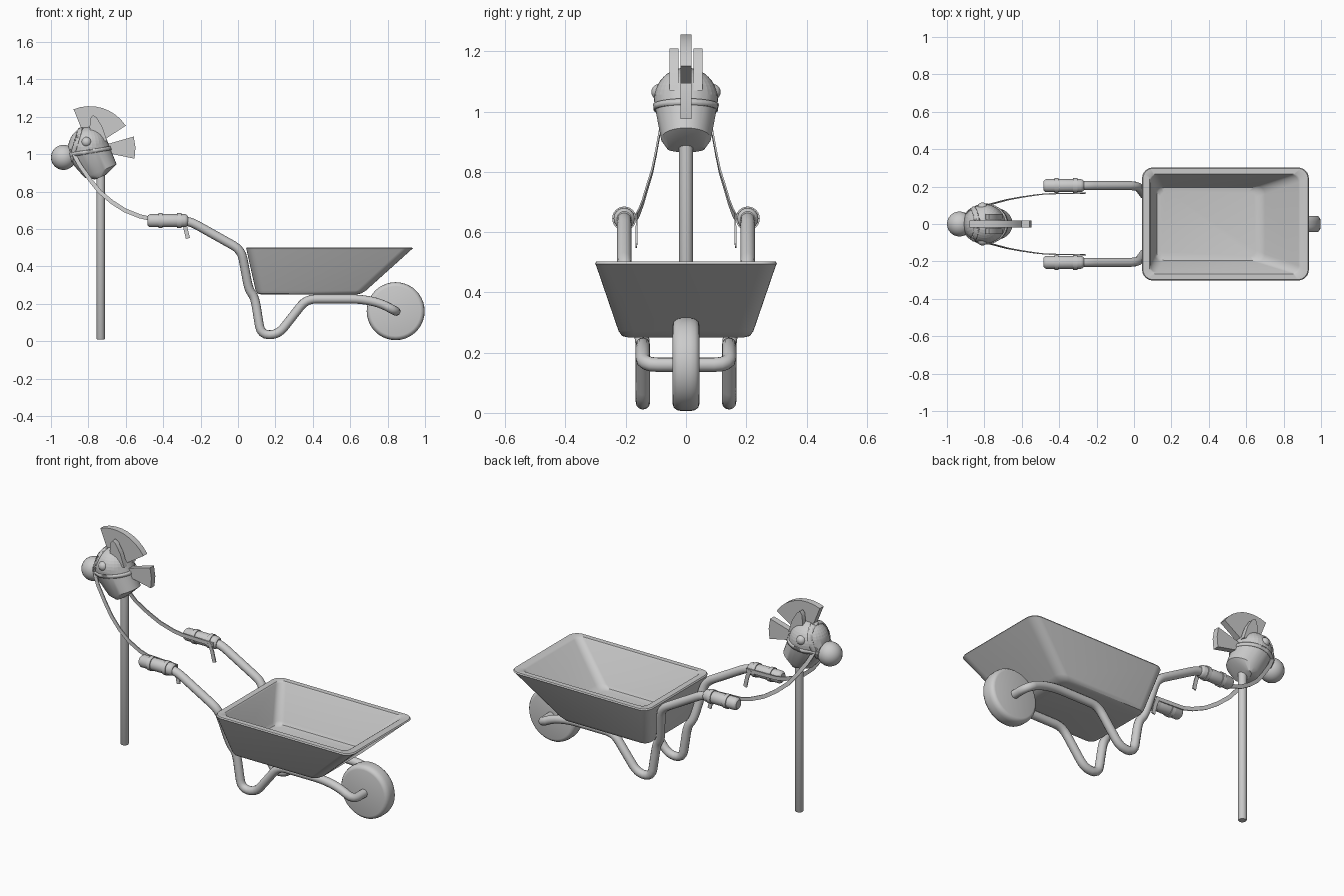
import bpy, bmesh, math
from mathutils import Vector

if "Cube" in bpy.data.objects:
    bpy.data.objects.remove(bpy.data.objects["Cube"])


def finish(name, bm, angle=35):
    bmesh.ops.recalc_face_normals(bm, faces=bm.faces)
    me = bpy.data.meshes.new(name)
    bm.to_mesh(me)
    bm.free()
    ob = bpy.data.objects.new(name, me)
    bpy.context.collection.objects.link(ob)
    bpy.ops.object.select_all(action='DESELECT')
    ob.select_set(True)
    bpy.context.view_layer.objects.active = ob
    bpy.ops.object.shade_smooth_by_angle(angle=math.radians(angle))
    return ob


def loft(name, loops, caps=True, angle=35):
    """Skin a series of closed loops with equal point counts."""
    bm = bmesh.new()
    rows = [[bm.verts.new(p) for p in lp] for lp in loops]
    n = len(rows[0])
    for a, b in zip(rows, rows[1:]):
        for i in range(n):
            bm.faces.new((a[i], a[(i + 1) % n], b[(i + 1) % n], b[i]))
    if caps:
        bm.faces.new(rows[0])
        bm.faces.new(rows[-1])
    return finish(name, bm, angle)


def lathe(name, profile, centre, axis, n=24):
    """Profile of (distance along axis, radius) turned about an axis."""
    c, d = Vector(centre), Vector(axis).normalized()
    q = d.to_track_quat('Z', 'Y')
    return loft(name, [[c + q @ Vector((r * math.cos(2 * math.pi * i / n), r * math.sin(2 * math.pi * i / n), h))
                        for i in range(n)] for h, r in profile])


def sphere(name, centre, r):
    bm = bmesh.new()
    bmesh.ops.create_uvsphere(bm, u_segments=24, v_segments=16, radius=r)
    bmesh.ops.translate(bm, verts=bm.verts, vec=centre)
    return finish(name, bm)


def prism(name, pts, y0, y1):
    return loft(name, [[(x, y, z) for x, z in pts] for y in (y0, y1)])


def tube(name, pts, r, fillet):
    """Round tube along a path whose corners are filleted."""
    pts = [Vector(p) for p in pts]
    path = [pts[0]]
    for a, b, c in zip(pts, pts[1:], pts[2:]):
        p = b + (a - b).normalized() * min(fillet, (a - b).length * .48)
        q = b + (c - b).normalized() * min(fillet, (c - b).length * .48)
        path += [p * (1 - t) ** 2 + b * 2 * t * (1 - t) + q * t * t for t in (0, .25, .5, .75, 1)]
    path.append(pts[-1])
    cu = bpy.data.curves.new(name, 'CURVE')
    cu.dimensions = '3D'
    cu.bevel_depth, cu.bevel_resolution, cu.use_fill_caps = r, 4, True
    sp = cu.splines.new('POLY')
    sp.points.add(len(path) - 1)
    for sp_pt, p in zip(sp.points, path):
        sp_pt.co = (*p, 1)
    sp.use_smooth = True
    ob = bpy.data.objects.new(name, cu)
    bpy.context.collection.objects.link(ob)


def ribbon(name, pts, side, w=.011, t=.003):
    """Flat strap standing on edge, thin across y."""
    pts = [Vector((x, side * y, z)) for x, y, z in pts]
    loops = []
    for i, p in enumerate(pts):
        d = pts[min(i + 1, len(pts) - 1)] - pts[max(i - 1, 0)]
        n = Vector((-d.z, 0, d.x)).normalized() * w
        y = Vector((0, t, 0))
        loops.append([p + n + y, p + n - y, p - n - y, p - n + y])
    loft(name, loops)


def round_rect(x0, x1, hy, r, z):
    out = []
    for cx, cy, a0 in ((x1 - r, hy - r, 0), (x0 + r, hy - r, 90), (x0 + r, r - hy, 180), (x1 - r, r - hy, 270)):
        for k in range(7):
            a = math.radians(a0 + 15 * k)
            out.append((cx + r * math.cos(a), cy + r * math.sin(a), z))
    return out


# Tray: outer shell, rolled rim, inner shell
loft("tray", [round_rect(*p) for p in (
    (.125, .63, .19, .03, .25), (.105, .658, .212, .04, .255), (.094, .685, .224, .05, .272),
    (.046, .925, .298, .055, .488), (.043, .935, .302, .058, .495), (.048, .93, .298, .055, .502),
    (.082, .89, .268, .04, .502), (.088, .88, .262, .04, .495),
    (.112, .70, .205, .045, .30), (.122, .675, .195, .045, .284), (.14, .65, .175, .035, .28))], angle=40)

# Wheel
R = .155
lathe("wheel", [(-.044, R - .022), (-.041, R - .012), (-.03, R - .003), (-.015, R), (.015, R),
                (.03, R - .003), (.041, R - .012), (.044, R - .022)], (.843, 0, .161), (0, 1, 0), 40)

# Pole
lathe("pole", [(.0, .02), (.005, .0235), (.92, .0235)], (-.734, 0, .01), (0, 0, 1), 16)

for s, side in ((1, "left"), (-1, "right")):
    # Frame tube: handle, leg, under-tray rail and axle
    tube(side + "_frame", [(-.40, s * .205, .645), (-.262, s * .205, .645), (.018, s * .205, .488),
                           (.058, s * .152, .275), (.09, s * .143, .235), (.122, s * .143, .035),
                           (.215, s * .143, .035), (.365, s * .143, .226), (.655, s * .143, .226),
                           (.76, s * .143, .205), (.845, s * .143, .16), (.845, 0, .16)], .024, .05)
    # Grip
    lathe(side + "_grip", [(0, .024), (.006, .031), (.014, .035), (.20, .035), (.21, .031), (.216, .024)],
          (-.484, s * .205, .645), (1, 0, 0))
    for i, x in enumerate((-.425, -.325)):
        lathe(f"{side}_grip_strap_{i + 1}", [(0, .034), (0, .040), (.022, .040), (.022, .034)],
              (x, s * .205, .645), (1, 0, 0))
    # Rein and its hanging end
    ribbon(side + "_rein", [(-.885, .064, 1.03), (-.87, .076, .985), (-.845, .086, .94), (-.79, .10, .862),
                            (-.74, .113, .80), (-.675, .13, .745), (-.605, .143, .70), (-.525, .155, .668),
                            (-.47, .161, .656), (-.275, .165, .65)], s)
    ribbon(side + "_rein_end", [(-.30, .163, .655), (-.282, .164, .61), (-.268, .165, .55)], s)
    # Ear and eye
    prism(side + "_ear", [(-.79, 1.08), (-.793, 1.15), (-.787, 1.195), (-.775, 1.21), (-.755, 1.195),
                          (-.725, 1.145), (-.70, 1.07)], s * .025, s * .054)
    sphere(side + "_eye", (-.81, s * .088, 1.065), .027)


# Head: hull round the skull, snout and neck end
def head_mesh():
    bm = bmesh.new()
    bmesh.ops.create_uvsphere(bm, u_segments=32, v_segments=20, radius=.106)
    bmesh.ops.translate(bm, verts=bm.verts, vec=(-.80, 0, 1.04))
    for i in range(32):
        a = 2 * math.pi * i / 32
        c, s = math.cos(a), math.sin(a)
        bm.verts.new((-.893 - .015 * c, .057 * s, .995 + .055 * c))
        bm.verts.new((-.734 + .085 * c, .083 * s, .91 + .036 * c))
        bm.verts.new((-.736 + .028 * c, .062 * s, .877 + .012 * c))
    res = bmesh.ops.convex_hull(bm, input=bm.verts)
    junk = {g for g in res['geom_interior'] + res['geom_unused'] if isinstance(g, bmesh.types.BMVert)}
    bmesh.ops.delete(bm, geom=list(junk), context='VERTS')
    return bm


finish("head", head_mesh(), 30)
sphere("muzzle", (-.933, 0, .983), .067)

# Bridle straps: slices of the head surface, thickened
for name, co, no in (("cheek_strap", (-.79, 0, 1.015), (-.16, 0, 1)), ("nose_strap", (-.882, 0, 1.0), (1, 0, -.3))):
    bm = head_mesh()
    n = Vector(no).normalized()
    for sg in (1, -1):
        bmesh.ops.bisect_plane(bm, geom=bm.verts[:] + bm.edges[:] + bm.faces[:],
                               plane_co=Vector(co) + n * .01 * sg, plane_no=n * sg, clear_outer=True)
    ob = finish(name, bm)
    m = ob.modifiers.new("thickness", 'SOLIDIFY')
    m.thickness, m.offset = .012, 0

# Mane: two fan segments centred on the head
for name, a0, a1, r0, r1 in (("crest_mane", 33, 112, .08, .23), ("neck_mane", -12, 16, .09, .245)):
    k = 8 if a1 - a0 > 50 else 2
    angs = [math.radians(a0 + (a1 - a0) * i / k) for i in range(k + 1)]
    pts = [(r1, a) for a in angs] + [(r0, a) for a in reversed(angs)]
    prism(name, [(-.793 + r * math.cos(a), 1.027 + r * math.sin(a)) for r, a in pts], -.018, .018)
